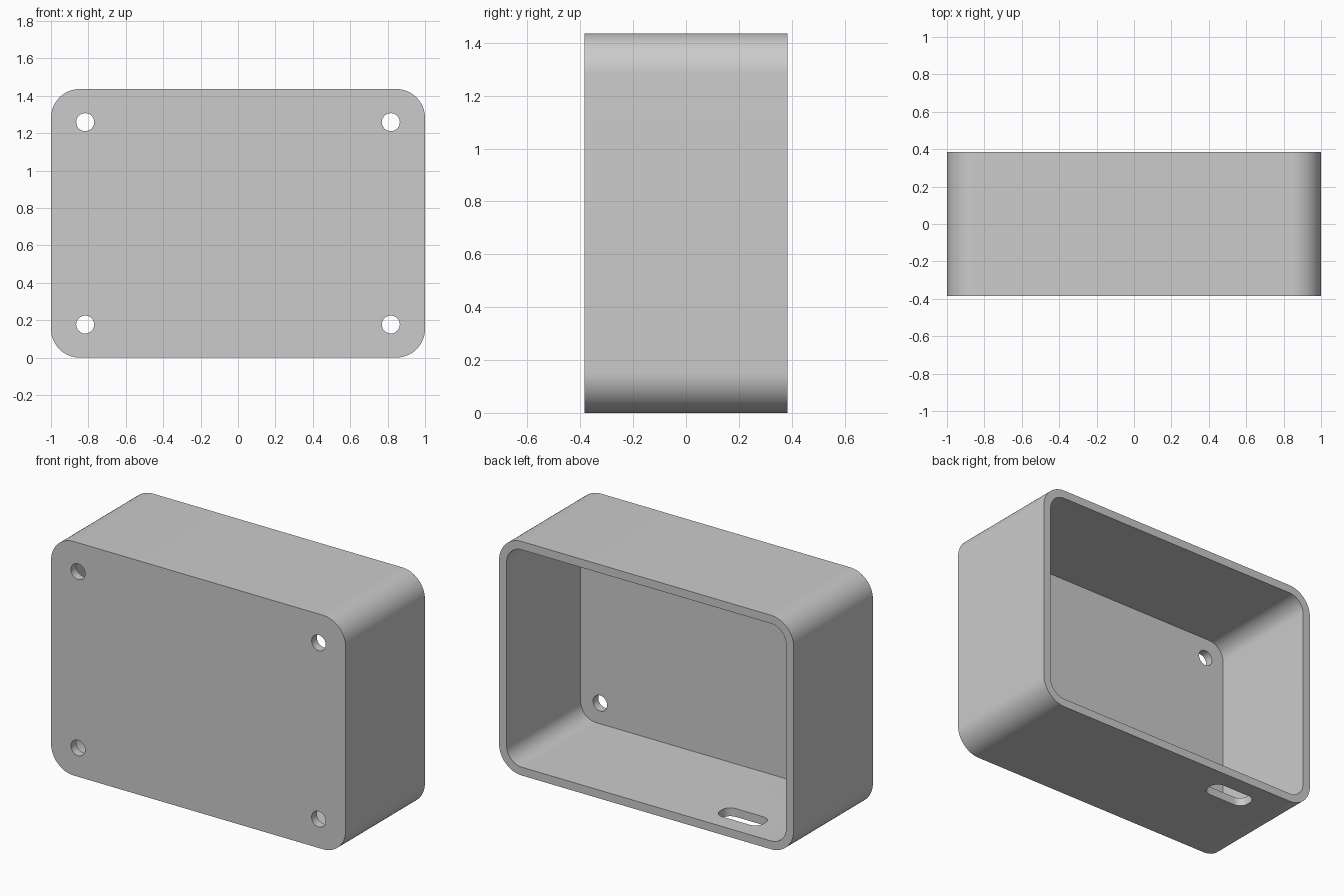
import bpy
import bmesh
from math import sin, cos, pi
from mathutils import Matrix

default = bpy.data.objects.get("Cube")
if default:
    bpy.data.objects.remove(default, do_unlink=True)

# Overall sizes
WIDTH, DEPTH, HEIGHT = 2.0, 0.769, 1.436
WALL = 0.051
CORNER = 0.154
MID = HEIGHT / 2
UPRIGHT = Matrix.Rotation(pi / 2, 4, "X")   # turns a prism to run along y

grey = bpy.data.materials.new("plain_grey")
grey.use_nodes = True
colour = (0.6, 0.6, 0.6, 1)
grey.diffuse_color = colour
grey.node_tree.nodes["Principled BSDF"].inputs["Base Color"].default_value = colour


def rounded_prism(name, w, h, radius, length, location, turn=Matrix(), steps=16):
    """Rounded rectangle extruded along its own z, centred on location."""
    bm = bmesh.new()
    ring = []
    for k, (sx, sy) in enumerate([(1, 1), (-1, 1), (-1, -1), (1, -1)]):
        for i in range(steps + 1):
            a = (k + i / steps) * pi / 2
            ring.append(bm.verts.new((sx * (w / 2 - radius) + radius * cos(a),
                                      sy * (h / 2 - radius) + radius * sin(a),
                                      -length / 2)))
    bmesh.ops.remove_doubles(bm, verts=ring, dist=1e-5)
    base = bm.faces.new(bm.verts[:])
    top = bmesh.ops.extrude_face_region(bm, geom=[base])["geom"]
    bmesh.ops.translate(bm, vec=(0, 0, length),
                        verts=[g for g in top if isinstance(g, bmesh.types.BMVert)])
    bmesh.ops.recalc_face_normals(bm, faces=bm.faces[:])
    bm.transform(Matrix.Translation(location) @ turn)
    mesh = bpy.data.meshes.new(name)
    bm.to_mesh(mesh)
    bm.free()
    mesh.materials.append(grey)
    obj = bpy.data.objects.new(name, mesh)
    bpy.context.collection.objects.link(obj)
    return obj


# Outer shell
housing = rounded_prism("housing", WIDTH, HEIGHT, CORNER, DEPTH, (0, 0, MID), UPRIGHT)

# Cavity, open at the back
cutters = [rounded_prism("cavity_cutter", WIDTH - 2 * WALL, HEIGHT - 2 * WALL,
                         CORNER - WALL, DEPTH, (0, WALL, MID), UPRIGHT)]

# Four screw holes through the front plate
for x in (-0.817, 0.817):
    for dz in (-0.541, 0.541):
        cutters.append(rounded_prism("screw_hole_cutter", 0.096, 0.096, 0.048, 0.3,
                                     (x, -DEPTH / 2, MID + dz), UPRIGHT, 10))

# Cable slot through the floor
cutters.append(rounded_prism("cable_slot_cutter", 0.295, 0.13, 0.055, 0.3,
                             (-0.535, 0.213, 0), steps=10))

bpy.ops.object.select_all(action="DESELECT")
housing.select_set(True)
bpy.context.view_layer.objects.active = housing
for cutter in cutters:
    cutter.hide_render = True
    cut = housing.modifiers.new("cut", "BOOLEAN")
    cut.operation = "DIFFERENCE"
    cut.solver = "EXACT"
    cut.object = cutter
    bpy.ops.object.modifier_apply(modifier=cut.name)
    bpy.data.objects.remove(cutter, do_unlink=True)

bpy.ops.object.shade_smooth_by_angle(angle=pi / 6)
